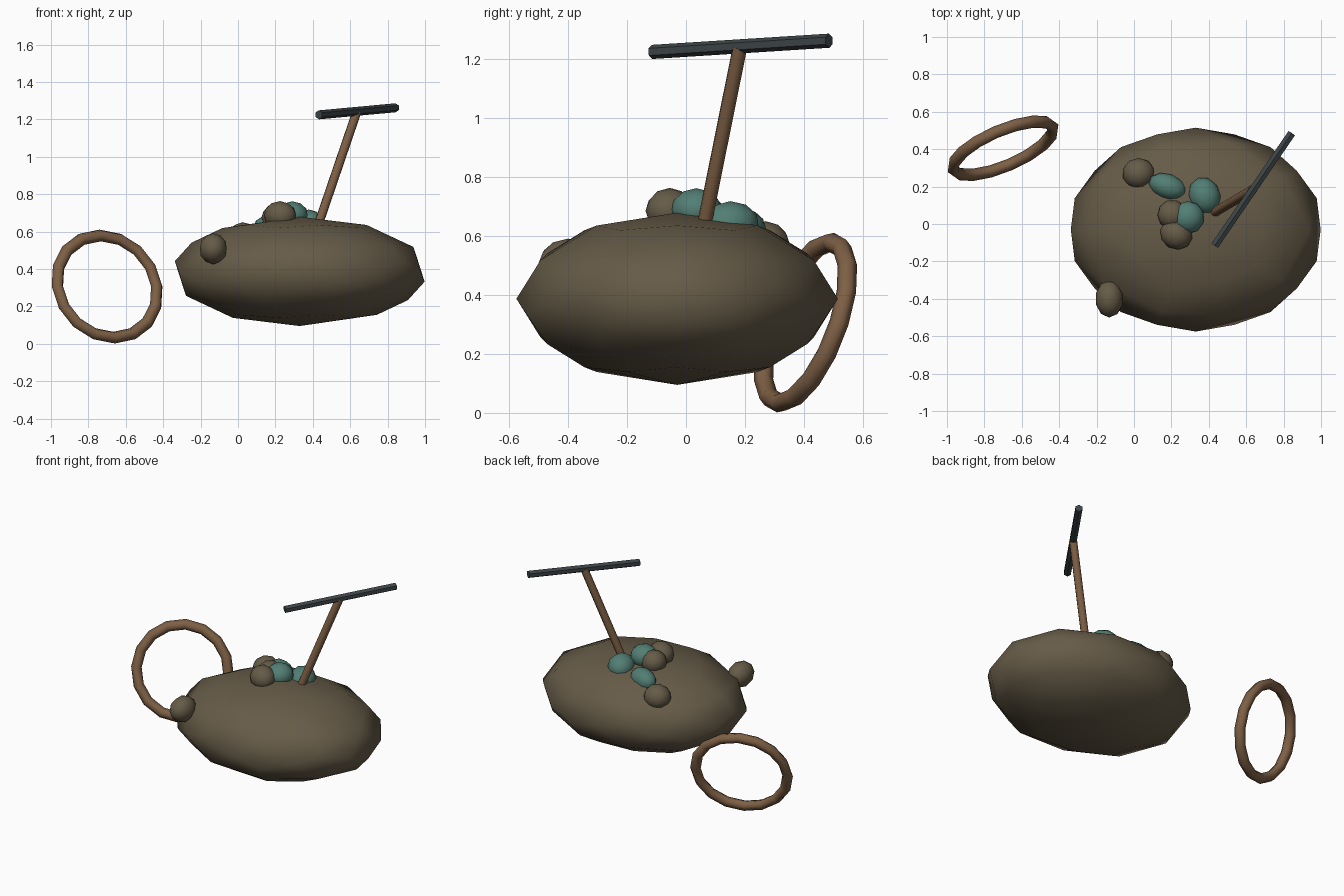
import bpy
import bmesh
from math import radians
from mathutils import Matrix, Vector

default = bpy.data.objects.get("Cube")
if default:
    bpy.data.objects.remove(default, do_unlink=True)


def material(name, rgb):
    m = bpy.data.materials.new(name)
    m.use_nodes = True
    m.diffuse_color = (*rgb, 1)
    bsdf = m.node_tree.nodes["Principled BSDF"]
    bsdf.inputs["Base Color"].default_value = (*rgb, 1)
    bsdf.inputs["Roughness"].default_value = 0.9
    return m


STONE = material("earth brown", (0.132, 0.105, 0.064))
WOOD = material("wood brown", (0.21, 0.117, 0.06))
TEAL = material("teal ore", (0.085, 0.21, 0.175))
IRON = material("dark iron", (0.048, 0.06, 0.064))


def add_object(name, bm, mat, smooth_angle):
    mesh = bpy.data.meshes.new(name)
    bmesh.ops.recalc_face_normals(bm, faces=bm.faces)
    bm.to_mesh(mesh)
    bm.free()
    mesh.materials.append(mat)
    obj = bpy.data.objects.new(name, mesh)
    bpy.context.collection.objects.link(obj)
    bpy.ops.object.select_all(action='DESELECT')
    obj.select_set(True)
    bpy.context.view_layer.objects.active = obj
    bpy.ops.object.shade_smooth_by_angle(angle=radians(smooth_angle))
    return obj


def ellipsoid(bm, center, radii, turn=0):
    """Scale and place a unit ball."""
    bm.transform(Matrix.Translation(center)
                 @ Matrix.Rotation(radians(turn), 4, 'Z')
                 @ Matrix.Diagonal((*radii, 1)))


def bar(name, start, end, r1, r2, sides, mat):
    """Straight tapered rod between two points."""
    a, b = Vector(start), Vector(end)
    bm = bmesh.new()
    bmesh.ops.create_cone(bm, cap_ends=True, segments=sides, radius1=r1,
                          radius2=r2, depth=(b - a).length)
    rot = (b - a).to_track_quat('Z', 'Y').to_matrix().to_4x4()
    bm.transform(Matrix.Translation((a + b) / 2) @ rot)
    return add_object(name, bm, mat, 50)


# Mound: icosahedron corners, edge midpoints and face centres on a ball
bm = bmesh.new()
bmesh.ops.create_icosphere(bm, subdivisions=1, radius=1)
points = [v.co.copy() for v in bm.verts]
points += [(e.verts[0].co + e.verts[1].co).normalized() for e in bm.edges]
points += [f.calc_center_median().normalized() for f in bm.faces]
bm.clear()
for p in points:
    bm.verts.new(p)
bmesh.ops.convex_hull(bm, input=bm.verts)
ellipsoid(bm, (0.33, -0.03, 0.387), (0.68, 0.545, 0.292))
add_object("mound", bm, STONE, 60)

# Pebbles and ore lumps: name, centre, radii, turn, material
LUMPS = [
    ("edge_pebble", (-0.132, -0.4, 0.508), (0.075, 0.1, 0.083), 0, STONE),
    ("back_pebble", (0.025, 0.27, 0.57), (0.088, 0.083, 0.08), 0, STONE),
    ("inner_pebble", (0.205, 0.05, 0.675), (0.08, 0.08, 0.075), 20, STONE),
    ("front_pebble", (0.225, -0.055, 0.685), (0.09, 0.08, 0.078), -30, STONE),
    ("back_ore", (0.18, 0.2, 0.62), (0.105, 0.068, 0.072), -20, TEAL),
    ("side_ore", (0.378, 0.15, 0.638), (0.085, 0.102, 0.08), 20, TEAL),
    ("top_ore", (0.288, 0.035, 0.688), (0.088, 0.088, 0.074), 0, TEAL),
]
for name, center, radii, turn, mat in LUMPS:
    bm = bmesh.new()
    bmesh.ops.create_icosphere(bm, subdivisions=2, radius=1)
    ellipsoid(bm, center, radii, turn)
    add_object(name, bm, mat, 60)

# Pick: wooden handle and iron head
bar("pick_handle", (0.41, 0.05, 0.58), (0.635, 0.183, 1.24),
    0.025, 0.025, 8, WOOD)
bar("pick_head", (0.432, -0.115, 1.224), (0.843, 0.485, 1.262),
    0.024, 0.024, 6, IRON)

# Tilted wooden hoop
normal = Vector((0.373, -0.867, 0.327))
bpy.ops.mesh.primitive_torus_add(major_segments=16, minor_segments=6,
                                 major_radius=0.289, minor_radius=0.033)
hoop = bpy.context.object
hoop.name = "hoop"
hoop.data.transform(Matrix.Translation((-0.7, 0.405, 0.306))
                    @ normal.to_track_quat('Z', 'Y').to_matrix().to_4x4())
hoop.data.materials.append(WOOD)
bpy.ops.object.shade_smooth_by_angle(angle=radians(65))
